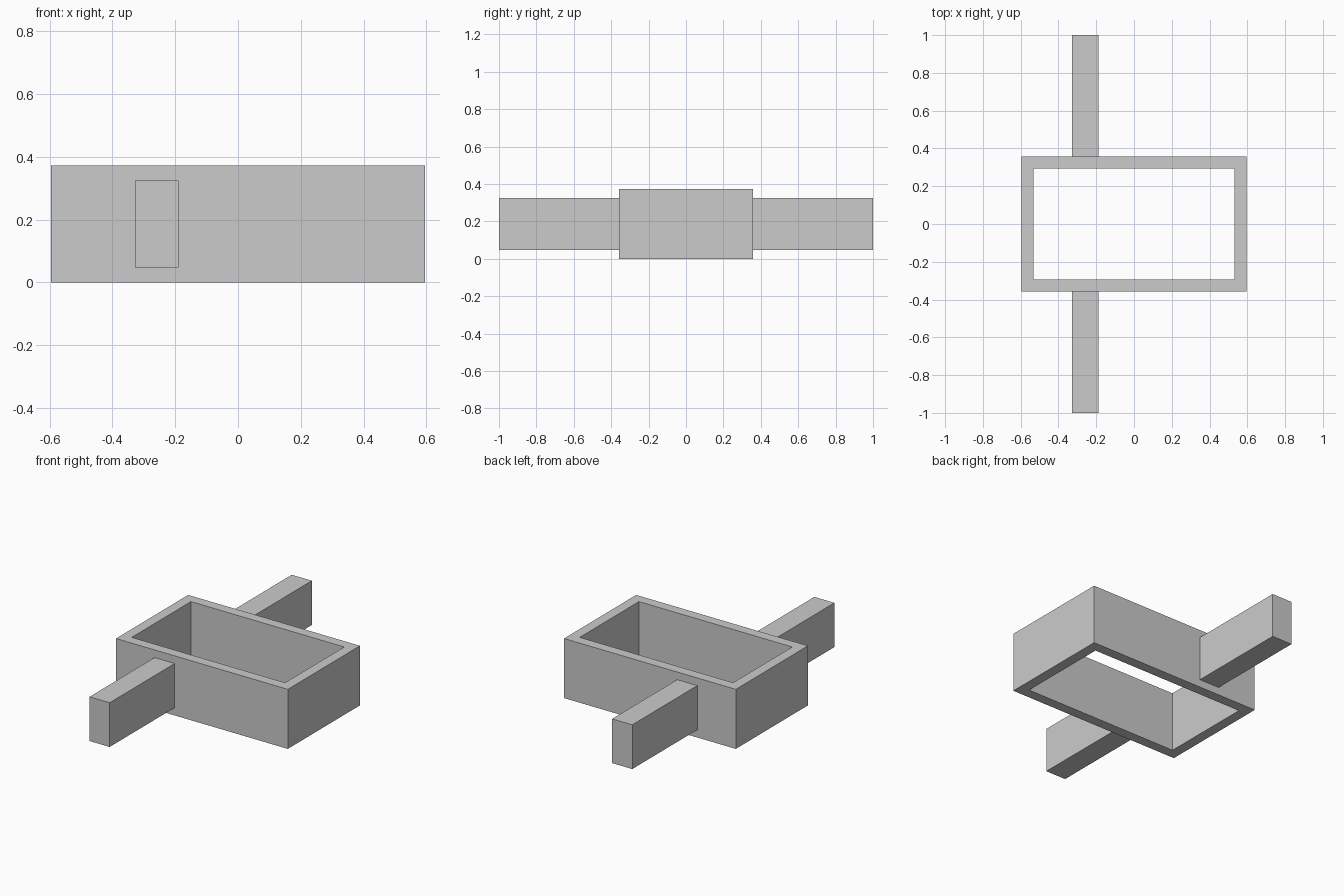
import bpy, bmesh
from mathutils import Matrix, Vector

cube = bpy.data.objects.get("Cube")
if cube:
    bpy.data.objects.remove(cube, do_unlink=True)

grey = bpy.data.materials.new("plain_grey")
grey.use_nodes = True
colour = (0.6, 0.6, 0.6, 1)
grey.diffuse_color = colour
grey.node_tree.nodes["Principled BSDF"].inputs["Base Color"].default_value = colour

HALF_X, HALF_Y, HEIGHT, WALL = 0.595, 0.357, 0.373, 0.064


def finish(name, bm):
    bmesh.ops.recalc_face_normals(bm, faces=bm.faces)
    mesh = bpy.data.meshes.new(name)
    bm.to_mesh(mesh)
    bm.free()
    mesh.materials.append(grey)
    obj = bpy.data.objects.new(name, mesh)
    bpy.context.collection.objects.link(obj)


def box(name, low, high):
    low, high = Vector(low), Vector(high)
    bm = bmesh.new()
    bmesh.ops.create_cube(bm, size=1, matrix=Matrix.Translation((low + high) / 2)
                          @ Matrix.Diagonal((*(high - low), 1)))
    finish(name, bm)


# Open rectangular frame: four loops of corners, bridged all the way round
bm = bmesh.new()
corners = [(-1, -1), (1, -1), (1, 1), (-1, 1)]
loops = []
for inset, z in ((0, 0), (0, HEIGHT), (WALL, HEIGHT), (WALL, 0)):
    loops.append([bm.verts.new((x * (HALF_X - inset), y * (HALF_Y - inset), z))
                  for x, y in corners])
for i, loop in enumerate(loops):
    following = loops[(i + 1) % 4]
    for j in range(4):
        k = (j + 1) % 4
        bm.faces.new((loop[j], loop[k], following[k], following[j]))
finish("open_frame", bm)

# Arms reaching out from the front and back walls
for name, y0, y1 in (("front_arm", -1, -HALF_Y), ("back_arm", HALF_Y, 1)):
    box(name, (-0.328, y0, 0.048), (-0.189, y1, 0.325))
